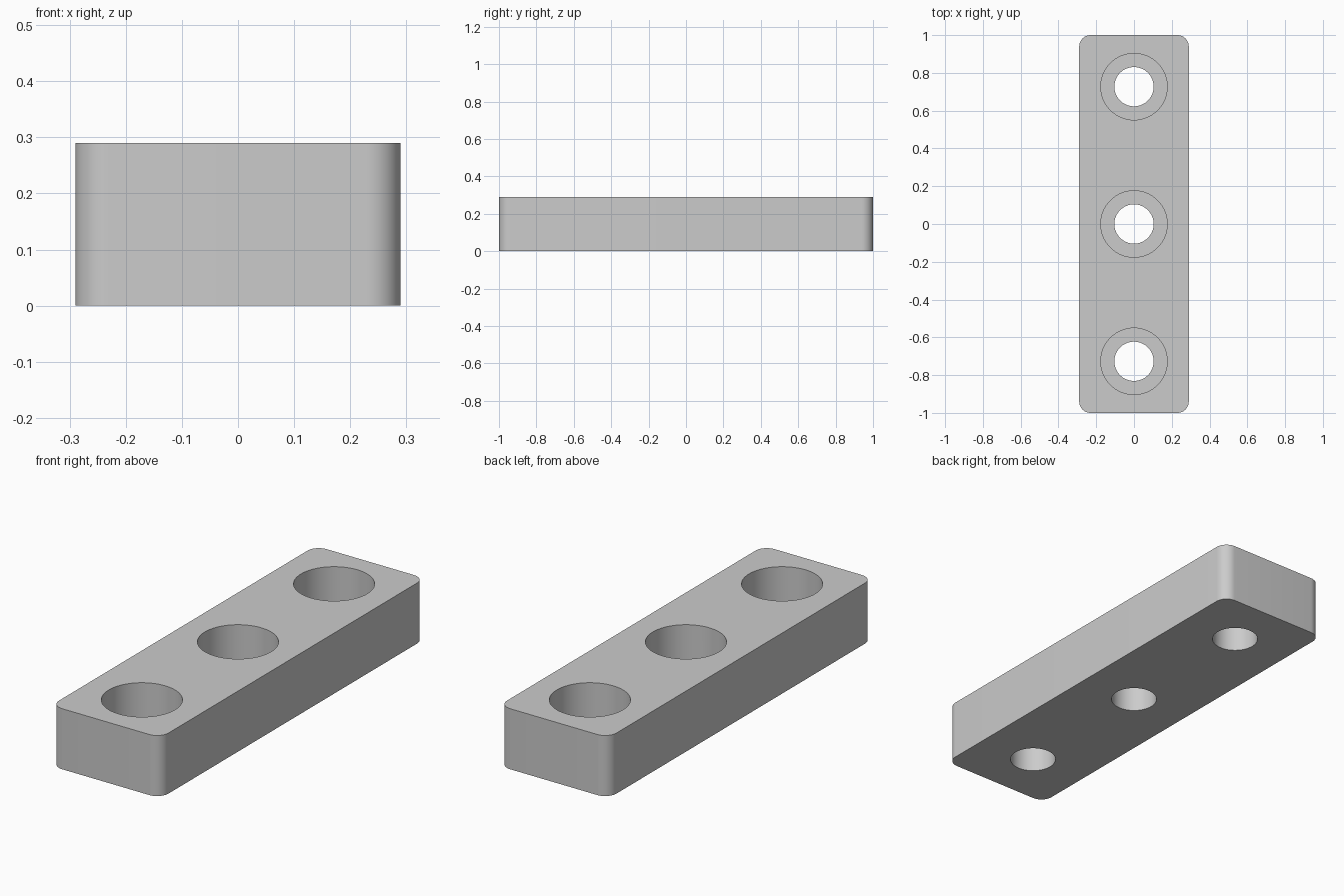
import bpy, bmesh
from mathutils import Matrix

WIDTH, LENGTH, HEIGHT = 0.58, 2.0, 0.29
CORNER_RADIUS = 0.06
HOLE_RADIUS, BORE_RADIUS, BORE_FLOOR = 0.104, 0.176, 0.123
HOLE_SPACING = 0.727

cube = bpy.data.objects.get("Cube")
if cube:
    bpy.data.objects.remove(cube, do_unlink=True)

grey = bpy.data.materials.new("light_grey")
grey.use_nodes = True
grey.diffuse_color = (0.6, 0.6, 0.6, 1)
grey.node_tree.nodes["Principled BSDF"].inputs["Base Color"].default_value = (0.6, 0.6, 0.6, 1)


def make_object(name, bm):
    mesh = bpy.data.meshes.new(name)
    bm.to_mesh(mesh)
    bm.free()
    mesh.materials.append(grey)
    obj = bpy.data.objects.new(name, mesh)
    bpy.context.collection.objects.link(obj)
    return obj


def cylinder(name, radius, y, bottom, top):
    bm = bmesh.new()
    bmesh.ops.create_cone(bm, cap_ends=True, segments=64, radius1=radius, radius2=radius,
                          depth=top - bottom,
                          matrix=Matrix.Translation((0, y, (bottom + top) / 2)))
    return make_object(name, bm)


# Block with rounded vertical corners
bm = bmesh.new()
bmesh.ops.create_cube(bm, size=1, matrix=Matrix.Translation((0, 0, HEIGHT / 2))
                      @ Matrix.Diagonal((WIDTH, LENGTH, HEIGHT, 1)))
uprights = [e for e in bm.edges if abs(e.verts[0].co.z - e.verts[1].co.z) > HEIGHT / 2]
bmesh.ops.bevel(bm, geom=uprights, offset=CORNER_RADIUS, segments=12, profile=0.5, affect='EDGES')
block = make_object("mounting_block", bm)

# Three through holes, each with a wide counterbore from the top
bpy.context.view_layer.objects.active = block
block.select_set(True)
for i in (-1, 0, 1):
    y = i * HOLE_SPACING
    for name, radius, bottom in (("counterbore_cutter", BORE_RADIUS, BORE_FLOOR),
                                 ("hole_cutter", HOLE_RADIUS, -0.1)):
        cutter = cylinder(name, radius, y, bottom, HEIGHT + 0.1)
        cutter.hide_render = True
        mod = block.modifiers.new(name, 'BOOLEAN')
        mod.operation = 'DIFFERENCE'
        mod.solver = 'EXACT'
        mod.object = cutter
        bpy.ops.object.modifier_apply(modifier=mod.name)
        bpy.data.objects.remove(cutter, do_unlink=True)

bpy.ops.object.shade_smooth_by_angle()
